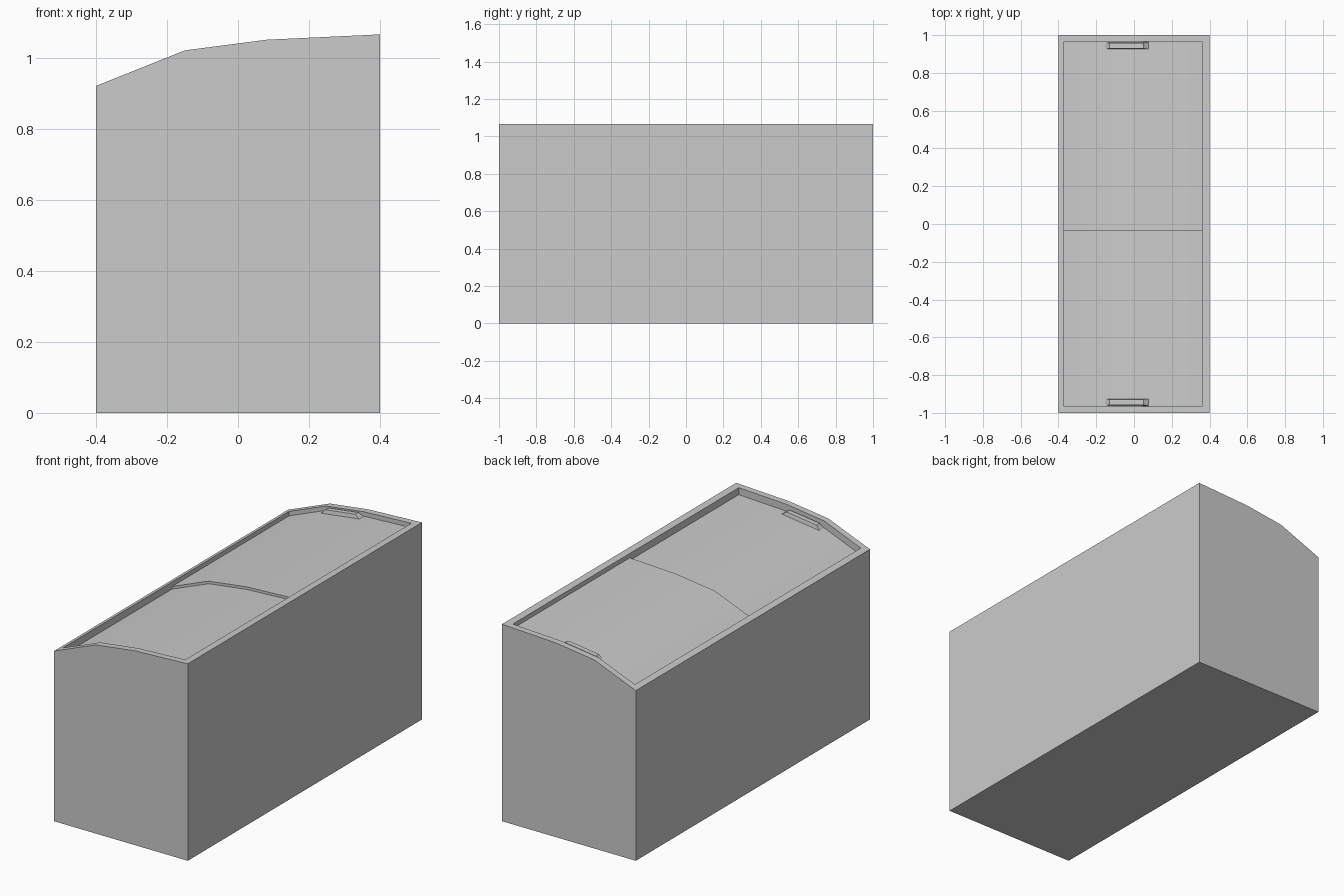
import bpy, bmesh

if "Cube" in bpy.data.objects:
    bpy.data.objects.remove(bpy.data.objects["Cube"])

CURVE = [(-0.4, 0.92), (-0.15, 1.02), (0.08, 1.05), (0.4, 1.065)]
X0, X1, Y1, SEAM = -0.37, 0.36, 0.965, -0.035


def top(x):
    for (xa, za), (xb, zb) in zip(CURVE, CURVE[1:]):
        if x <= xb:
            return za + (zb - za) * (x - xa) / (xb - xa)
    return CURVE[-1][1]


def arc(x0, x1, dz=0.0):
    xs = [x0] + [x for x, _ in CURVE if x0 < x < x1] + [x1]
    return [(x, top(x) + dz) for x in xs]


def extrude(name, profile, y0, y1):
    bm = bmesh.new()
    face = bm.faces.new([bm.verts.new((x, y0, z)) for x, z in profile])
    out = bmesh.ops.extrude_face_region(bm, geom=[face])["geom"]
    verts = [v for v in out if isinstance(v, bmesh.types.BMVert)]
    bmesh.ops.translate(bm, vec=(0, y1 - y0, 0), verts=verts)
    return finish(name, bm)


def finish(name, bm):
    bmesh.ops.recalc_face_normals(bm, faces=bm.faces)
    me = bpy.data.meshes.new(name)
    bm.to_mesh(me)
    bm.free()
    ob = bpy.data.objects.new(name, me)
    bpy.context.collection.objects.link(ob)
    return ob


# Cabinet with a curved recess in its top
body = extrude("freezer_cabinet", [(-0.4, 0)] + CURVE + [(0.4, 0)], -1, 1)
cutter = extrude("recess_cutter", arc(X0, X1, -0.05) + [(X1, 1.3), (X0, 1.3)], -Y1, Y1)
cutter.hide_render = True
mod = body.modifiers.new("recess", 'BOOLEAN')
mod.operation, mod.solver, mod.object = 'DIFFERENCE', 'EXACT', cutter
bpy.context.view_layer.objects.active = body
bpy.ops.object.modifier_apply(modifier="recess")
bpy.data.objects.remove(cutter)


# Sliding lids: the rear one runs slightly above the front one
def lid(name, dz, y0, y1):
    ob = extrude(name, arc(X0, X1, dz) + arc(X0, X1, -0.05)[::-1], y0, y1)
    for o in bpy.context.selected_objects:
        o.select_set(False)
    ob.select_set(True)
    bpy.context.view_layer.objects.active = ob
    bpy.ops.object.shade_smooth_by_angle(angle=0.6)


FRONT, REAR = -0.038, -0.024
lid("front_lid", FRONT, -Y1, SEAM)
lid("rear_lid", REAR, SEAM, Y1)


# Tapered grip at the outer end of each lid
def handle(name, side, dz):
    bm = bmesh.new()
    base = [(-0.155, 0.925), (0.08, 0.925), (0.08, 0.963), (-0.155, 0.963)]
    crown = [(-0.13, 0.93), (0.05, 0.93), (0.05, 0.957), (-0.13, 0.957)]
    lo = [bm.verts.new((x, side * y, top(x) + dz - 0.003)) for x, y in base]
    hi = [bm.verts.new((x, side * y, top(x) + dz + 0.02)) for x, y in crown]
    bm.faces.new(lo)
    bm.faces.new(hi)
    for i in range(4):
        j = (i + 1) % 4
        bm.faces.new((lo[i], lo[j], hi[j], hi[i]))
    finish(name, bm)


handle("front_handle", -1, FRONT)
handle("rear_handle", 1, REAR)
